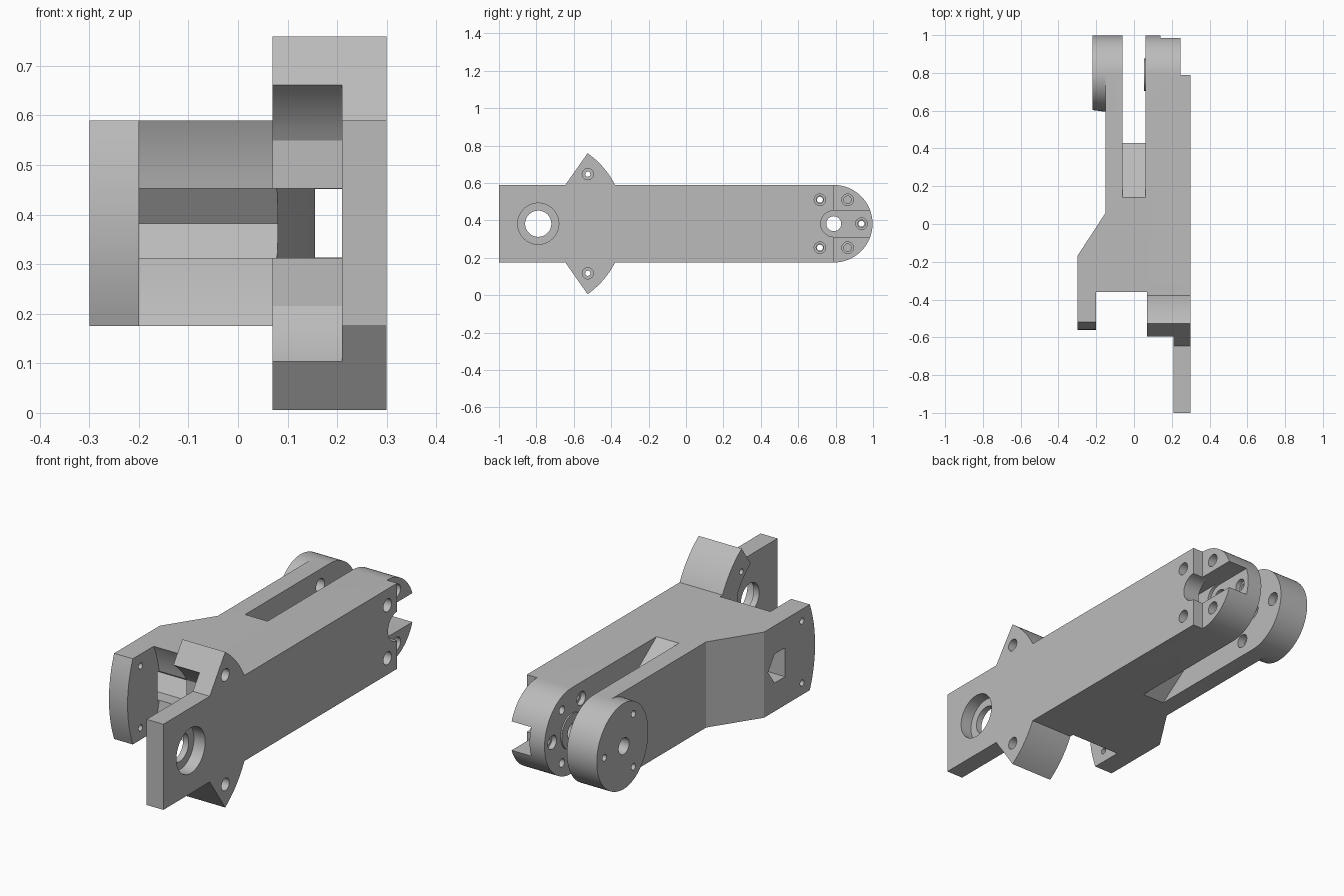
import bpy, bmesh
from math import sin, cos, radians

cube = bpy.data.objects.get("Cube")
if cube:
    bpy.data.objects.remove(cube, do_unlink=True)

MID = 0.3825      # height of the symmetry plane
H = 0.2075        # half height of the body
FRONT, REAR = -0.79, 0.79   # y of the two pivot axes

grey = bpy.data.materials.new("plain_grey")
grey.use_nodes = True
grey.diffuse_color = (0.5, 0.5, 0.5, 1)
grey.node_tree.nodes["Principled BSDF"].inputs["Base Color"].default_value = (0.5, 0.5, 0.5, 1)


def prism(name, pts, lo, hi, axis="x"):
    """Extrude (y, z) points along x, or (x, y) points along z; z is measured from MID."""
    bm = bmesh.new()

    def place(p, t):
        return (t, p[0], p[1] + MID) if axis == "x" else (p[0], p[1], t + MID)
    a = [bm.verts.new(place(p, lo)) for p in pts]
    b = [bm.verts.new(place(p, hi)) for p in pts]
    bm.faces.new(a)
    bm.faces.new(b)
    for i in range(len(pts)):
        j = (i + 1) % len(pts)
        bm.faces.new((a[i], a[j], b[j], b[i]))
    bmesh.ops.recalc_face_normals(bm, faces=bm.faces)
    mesh = bpy.data.meshes.new(name)
    bm.to_mesh(mesh)
    bm.free()
    mesh.materials.append(grey)
    obj = bpy.data.objects.new(name, mesh)
    bpy.context.collection.objects.link(obj)
    return obj


def arc(cy, r, start, end, n):
    step = (end - start) / n
    return [(cy + r * cos(radians(start + i * step)),
             r * sin(radians(start + i * step))) for i in range(n + 1)]


def rod(name, cy, cz, r, lo, hi, n=32):
    return prism(name, [(y, z + cz) for y, z in arc(cy, r, 0, 360, n)[:-1]], lo, hi)


def combine(target, other, operation):
    mod = target.modifiers.new(operation.title(), "BOOLEAN")
    mod.operation = operation
    mod.solver = "EXACT"
    mod.object = other
    bpy.context.view_layer.objects.active = target
    bpy.ops.object.modifier_apply(modifier=mod.name)
    bpy.data.objects.remove(other, do_unlink=True)


# Main body with the long side plate and the rear fork
body = prism("link_body", [
    (-0.3, -0.4), (-0.3, -0.17), (-0.15, 0.06), (-0.15, REAR), (-0.06, REAR),
    (-0.06, 0.14), (0.06, 0.14), (0.06, REAR), (0.3, REAR), (0.3, -1),
    (0.21, -1), (0.21, -0.6), (0.07, -0.6), (0.07, -0.4)], -H, H, "z")


def add(part):
    combine(body, part, "UNION")


def cut(part):
    combine(body, part, "DIFFERENCE")


# Short front arm with a bowed end
add(prism("front_arm", [(-0.3, H), (-0.3, -H)] + [
    (-0.56 + 0.04 * (t / 6) ** 2, H * t / 6) for t in range(-6, 7)], -0.3, -0.2))

# Wedge at the root of the fork
add(prism("fork_wedge", [(0.1, -H), (0.14, -H), (0.43, 0), (0.14, H), (0.1, H)], -0.08, 0.08))

# Rounded fork ends
add(rod("right_fork_end", REAR, 0, H, 0.06, 0.245, 64))
disc = rod("left_fork_disc", REAR, 0, H, -0.22, -0.06, 64)
for v in disc.data.vertices:
    if v.co.x < -0.2 and v.co.y < REAR:
        v.co.y = REAR + (v.co.y - REAR) * 0.9
add(disc)

# Upper and lower wings, swept about the front pivot
for side in (1, -1):
    edge = [(-0.645, 0.16), (-0.645, H)] + arc(FRONT, 0.46, 55, 26.8, 12) + [(-0.38, 0.16)]
    add(prism("wing", [(y, side * z) for y, z in edge], 0.07, 0.3))

# Clearance sweeps around the front pivot
cut(rod("gap_sweep", FRONT, 0, 0.477, -0.2, 0.07, 128))
cut(prism("wing_sweep", arc(FRONT, 0.34, 29.4, 330.6, 80), 0.07, 0.21))

# Cable channel, pointed side window and rear slot
cut(prism("channel", [(0.07, -0.6), (0.07, -0.28), (0.155, 0.05), (0.155, 0.78),
                      (0.21, 0.78), (0.21, -0.6)], -0.07, 0.07, "z"))
cut(prism("window", [(-0.33, -0.07), (-0.25, -0.07), (-0.2, 0), (-0.25, 0.07),
                     (-0.33, 0.07)], -0.35, 0.08))
cut(prism("rear_slot", arc(REAR, 0.07, 90, 270, 24) + [(1.1, -0.07), (1.1, 0.07)], 0.14, 0.35))

# Stepped bearing bore at the front, plain bore through the rear
cut(rod("bearing_seat", FRONT, 0, 0.11, 0.24, 0.35, 64))
cut(rod("bearing_bore", FRONT, 0, 0.07, 0.18, 0.35, 64))
cut(rod("rear_bore", REAR, 0, 0.04, -0.3, 0.35))

# Screw holes in the wings and the front arm
for side in (1, -1):
    cut(rod("wing_hole", -0.525, side * 0.265, 0.014, 0.05, 0.35, 20))
    cut(rod("wing_bore", -0.525, side * 0.265, 0.03, 0.22, 0.35, 24))
    cut(rod("arm_hole", -0.46, side * 0.15, 0.015, -0.35, -0.15, 20))

# Screw circle on both fork ends
for angle in (0, 60, 120, 240, 300):
    y, z = REAR + 0.148 * cos(radians(angle)), 0.148 * sin(radians(angle))
    cut(rod("fork_hole", y, z, 0.02, 0.0, 0.35, 20))
    seat = 0.115 if angle == 0 else 0.2
    cut(rod("fork_bore", y, z, 0.031, seat, 0.35, 24))
    if angle % 120 == 0:
        cut(rod("inner_bore", y, z, 0.033, 0.03, 0.085, 24))
        cut(rod("disc_hole", y, z, 0.016, -0.3, 0.0, 20))
        cut(rod("disc_bore", y, z, 0.033, -0.1, -0.03, 24))

# Thin spacer ring on the inner face of the fork
ring = rod("spacer_ring", REAR, 0, 0.085, 0.053, 0.062, 48)
combine(ring, rod("ring_bore", REAR, 0, 0.04, 0.0, 0.1), "DIFFERENCE")

# Smooth the round faces, keep the edges sharp
for obj in (body, ring):
    bpy.ops.object.select_all(action="DESELECT")
    obj.select_set(True)
    bpy.context.view_layer.objects.active = obj
    bpy.ops.object.shade_smooth_by_angle(angle=radians(20))
